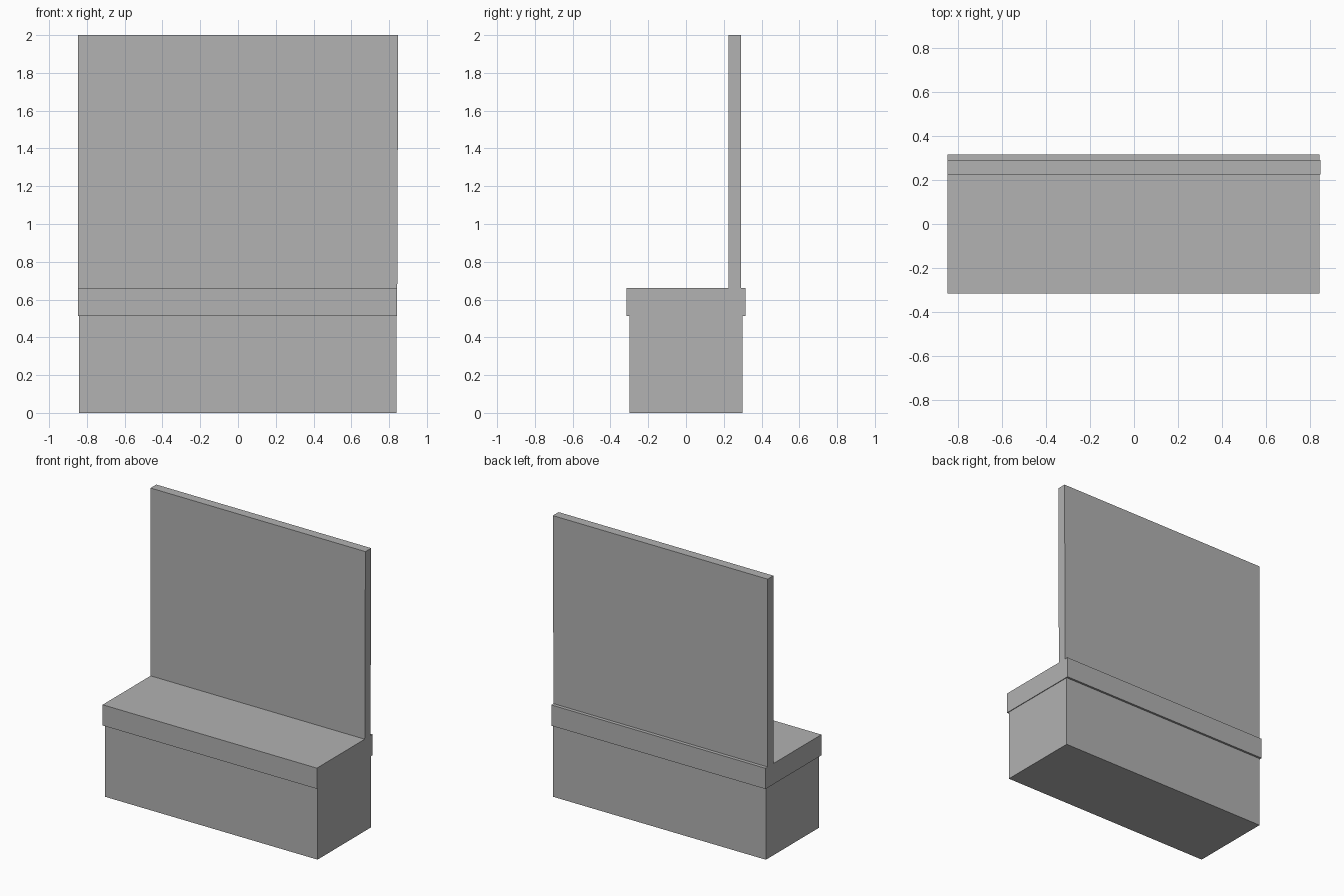
import bpy
import bmesh

cube = bpy.data.objects.get("Cube")
if cube:
    bpy.data.objects.remove(cube, do_unlink=True)

# Single plain grey
grey = bpy.data.materials.new("plain_grey")
grey.use_nodes = True
colour = (0.445, 0.445, 0.445, 1)
grey.diffuse_color = colour
grey.node_tree.nodes["Principled BSDF"].inputs["Base Color"].default_value = colour


def extrude_profile(name, profile, x0, x1):
    """Extrude a (y, z) outline along x into a closed solid."""
    bm = bmesh.new()
    face = bm.faces.new([bm.verts.new((x0, y, z)) for y, z in profile])
    result = bmesh.ops.extrude_face_region(bm, geom=[face])
    moved = [v for v in result["geom"] if isinstance(v, bmesh.types.BMVert)]
    bmesh.ops.translate(bm, verts=moved, vec=(x1 - x0, 0, 0))
    bmesh.ops.recalc_face_normals(bm, faces=bm.faces)
    mesh = bpy.data.meshes.new(name)
    bm.to_mesh(mesh)
    bm.free()
    mesh.materials.append(grey)
    obj = bpy.data.objects.new(name, mesh)
    bpy.context.collection.objects.link(obj)
    return obj


SEAT_BOTTOM, SEAT_TOP, TOP = 0.512, 0.66, 2.0

# Base box
extrude_profile("base_box",
                [(-0.3, 0), (0.3, 0), (0.3, SEAT_BOTTOM), (-0.3, SEAT_BOTTOM)],
                -0.841, 0.838)

# Seat slab and upright back panel in one piece
seat = extrude_profile("seat_and_back_panel",
                       [(-0.315, SEAT_BOTTOM), (0.315, SEAT_BOTTOM),
                        (0.315, SEAT_TOP), (0.29, SEAT_TOP),
                        (0.29, TOP), (0.225, TOP),
                        (0.225, SEAT_TOP), (-0.315, SEAT_TOP)],
                       -0.848, 0.843)

# Panel flares very slightly at its upper +x corner
for v in seat.data.vertices:
    if v.co.z > 1.9 and v.co.x > 0:
        v.co.x += 0.005
